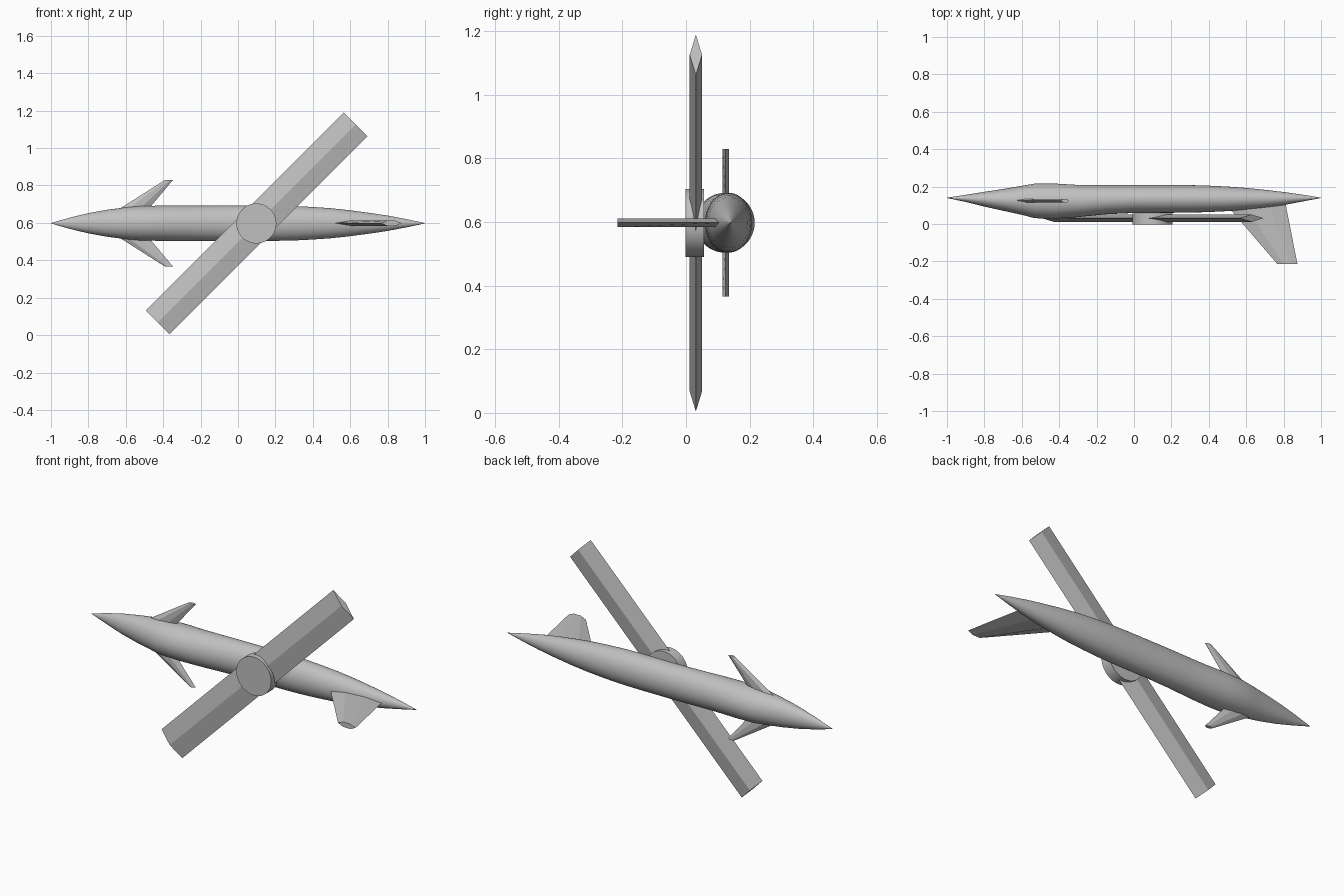
import bpy, bmesh, math
from mathutils import Vector

if "Cube" in bpy.data.objects:
    bpy.data.objects.remove(bpy.data.objects["Cube"])

grey = bpy.data.materials.new("light grey")
grey.diffuse_color = (0.53, 0.53, 0.53, 1)
grey.use_nodes = True
grey.node_tree.nodes["Principled BSDF"].inputs["Base Color"].default_value = grey.diffuse_color


def loft(name, rings, smooth=False):
    """Skin a list of equal-length point rings and cap both ends."""
    bm = bmesh.new()
    vr = [[bm.verts.new(p) for p in r] for r in rings]
    n = len(rings[0])
    for a, b in zip(vr, vr[1:]):
        for i in range(n):
            j = (i + 1) % n
            bm.faces.new((a[i], a[j], b[j], b[i]))
    bm.faces.new(vr[0])
    bm.faces.new(vr[-1])
    bmesh.ops.remove_doubles(bm, verts=bm.verts, dist=1e-5)
    bmesh.ops.recalc_face_normals(bm, faces=bm.faces)
    me = bpy.data.meshes.new(name)
    bm.to_mesh(me)
    bm.free()
    me.materials.append(grey)
    ob = bpy.data.objects.new(name, me)
    bpy.context.collection.objects.link(ob)
    if smooth:
        bpy.ops.object.select_all(action='DESELECT')
        bpy.context.view_layer.objects.active = ob
        ob.select_set(True)
        bpy.ops.object.shade_smooth_by_angle(angle=math.radians(30))
    return ob


# Fuselage stations: x, half height in z, front y, back y
stations = [
    (-1.0, 0.001, 0.139, 0.141), (-0.9, 0.030, 0.118, 0.156),
    (-0.8, 0.054, 0.093, 0.172), (-0.7, 0.072, 0.071, 0.187),
    (-0.6, 0.085, 0.049, 0.204), (-0.53, 0.092, 0.031, 0.216),
    (-0.42, 0.094, 0.029, 0.216), (-0.3, 0.094, 0.037, 0.209),
    (-0.15, 0.094, 0.052, 0.208), (0.0, 0.094, 0.059, 0.208),
    (0.2, 0.094, 0.060, 0.208), (0.3, 0.092, 0.061, 0.208),
    (0.4, 0.087, 0.064, 0.205), (0.5, 0.080, 0.069, 0.200),
    (0.6, 0.069, 0.077, 0.193), (0.7, 0.056, 0.087, 0.183),
    (0.8, 0.041, 0.101, 0.171), (0.9, 0.022, 0.120, 0.157),
    (1.0, 0.001, 0.139, 0.141)]
SIDES = 48
rings = []
for x, rz, y0, y1 in stations:
    cy, ry = (y0 + y1) / 2, (y1 - y0) / 2
    rings.append([(x, cy + ry * math.cos(t), 0.598 + rz * math.sin(t))
                  for t in (2 * math.pi * i / SIDES for i in range(SIDES))])
loft("fuselage", rings, True)

# Oblique wing: diamond section swept along a 45 degree line
span = Vector((1, 0, 1)).normalized()
chord = Vector((1, 0, -1)).normalized()
mid = Vector((0.10, 0.031, 0.597))
up = Vector((0, 1, 0))
loft("oblique_wing", [[mid + span * s + chord * c + up * h
                       for c, h in ((-0.09, 0), (0, 0.0195), (0.09, 0), (0, -0.0195))]
                      for s in (-0.748, 0.748)])

# Round wing pivot
loft("wing_pivot", [[(0.098 + 0.107 * math.cos(t), y, 0.597 + 0.107 * math.sin(t))
                     for t in (2 * math.pi * i / 48 for i in range(48))]
                    for y in (-0.002, 0.056)], True)


def fin(name, root, tip, thick_axis, thick):
    """Tapered fin with a six-sided section; root and tip are (lead, trail)."""
    h = Vector(thick_axis) * thick / 2
    out = []
    for lead, trail in (root, tip):
        a, b = Vector(lead), Vector(trail)
        p, q = a.lerp(b, 0.3), a.lerp(b, 0.7)
        out.append([a, p + h, q + h, b, q - h, p - h])
    return loft(name, out)


# Pair of swept nose fins
for s, name in ((1, "upper_nose_fin"), (-1, "lower_nose_fin")):
    fin(name, ((-0.70, 0.125, 0.598 + s * 0.035), (-0.50, 0.125, 0.598 + s * 0.05)),
        ((-0.39, 0.125, 0.598 + s * 0.232), (-0.347, 0.125, 0.598 + s * 0.232)),
        (0, 1, 0), 0.019)

# Single tail fin
fin("tail_fin", ((0.488, 0.11, 0.598), (0.81, 0.11, 0.598)),
    ((0.767, -0.215, 0.598), (0.874, -0.215, 0.598)), (0, 0, 1), 0.028)
